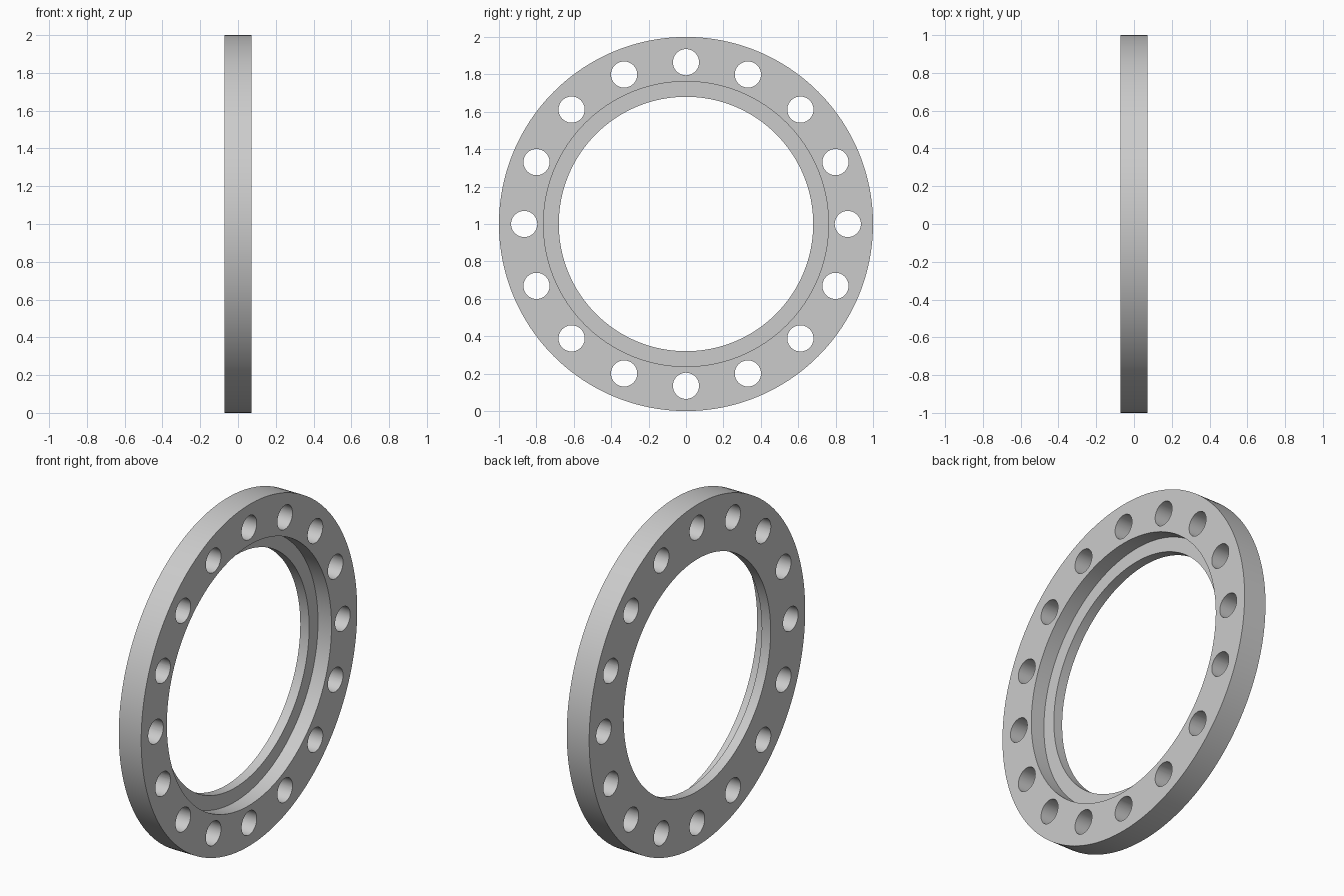
import bpy, bmesh, math
from mathutils import Matrix, Vector

if "Cube" in bpy.data.objects:
    bpy.data.objects.remove(bpy.data.objects["Cube"])

HALF = 0.0725          # half thickness along x
STEP = -0.015          # x position of the recess floor
R_OUT, R_RECESS, R_BORE = 1.0, 0.762, 0.68
R_BOLT, R_HOLE, HOLES = 0.865, 0.07, 16
SEG = 192
CENTRE = Vector((0, 0, 1))

grey = bpy.data.materials.new("plain_grey")
grey.diffuse_color = (0.6, 0.6, 0.6, 1)
grey.use_nodes = True
grey.node_tree.nodes["Principled BSDF"].inputs["Base Color"].default_value = grey.diffuse_color


def add_object(name, bm):
    bmesh.ops.recalc_face_normals(bm, faces=bm.faces)
    mesh = bpy.data.meshes.new(name)
    bm.to_mesh(mesh)
    bm.free()
    mesh.materials.append(grey)
    ob = bpy.data.objects.new(name, mesh)
    bpy.context.collection.objects.link(ob)
    return ob


# Ring body: (x, radius) section turned about the x axis
section = [(-HALF, R_BORE), (-HALF, R_OUT), (HALF, R_OUT),
           (HALF, R_RECESS), (STEP, R_RECESS), (STEP, R_BORE)]
bm = bmesh.new()
rings = []
for i in range(SEG):
    a = 2 * math.pi * i / SEG
    rings.append([bm.verts.new((x, r * math.sin(a), 1 + r * math.cos(a)))
                  for x, r in section])
n = len(section)
for i in range(SEG):
    p, q = rings[i], rings[(i + 1) % SEG]
    for j in range(n):
        k = (j + 1) % n
        bm.faces.new((p[j], p[k], q[k], q[j]))
flange = add_object("flange_ring", bm)

# Bolt hole cutters, one cylinder per hole
bm = bmesh.new()
for i in range(HOLES):
    a = 2 * math.pi * i / HOLES
    pos = CENTRE + Vector((0, R_BOLT * math.sin(a), R_BOLT * math.cos(a)))
    bmesh.ops.create_cone(bm, cap_ends=True, segments=48, radius1=R_HOLE,
                          radius2=R_HOLE, depth=0.4,
                          matrix=Matrix.Translation(pos) @ Matrix.Rotation(math.pi / 2, 4, 'Y'))
cutter = add_object("bolt_hole_cutter", bm)
cutter.hide_render = True

# Cut the holes, then discard the cutter
mod = flange.modifiers.new("bolt_holes", 'BOOLEAN')
mod.operation = 'DIFFERENCE'
mod.solver = 'EXACT'
mod.object = cutter
bpy.context.view_layer.objects.active = flange
flange.select_set(True)
bpy.ops.object.modifier_apply(modifier=mod.name)
bpy.data.objects.remove(cutter)

# Smooth round walls, sharp rims
bpy.ops.object.shade_smooth_by_angle(angle=math.radians(30))
